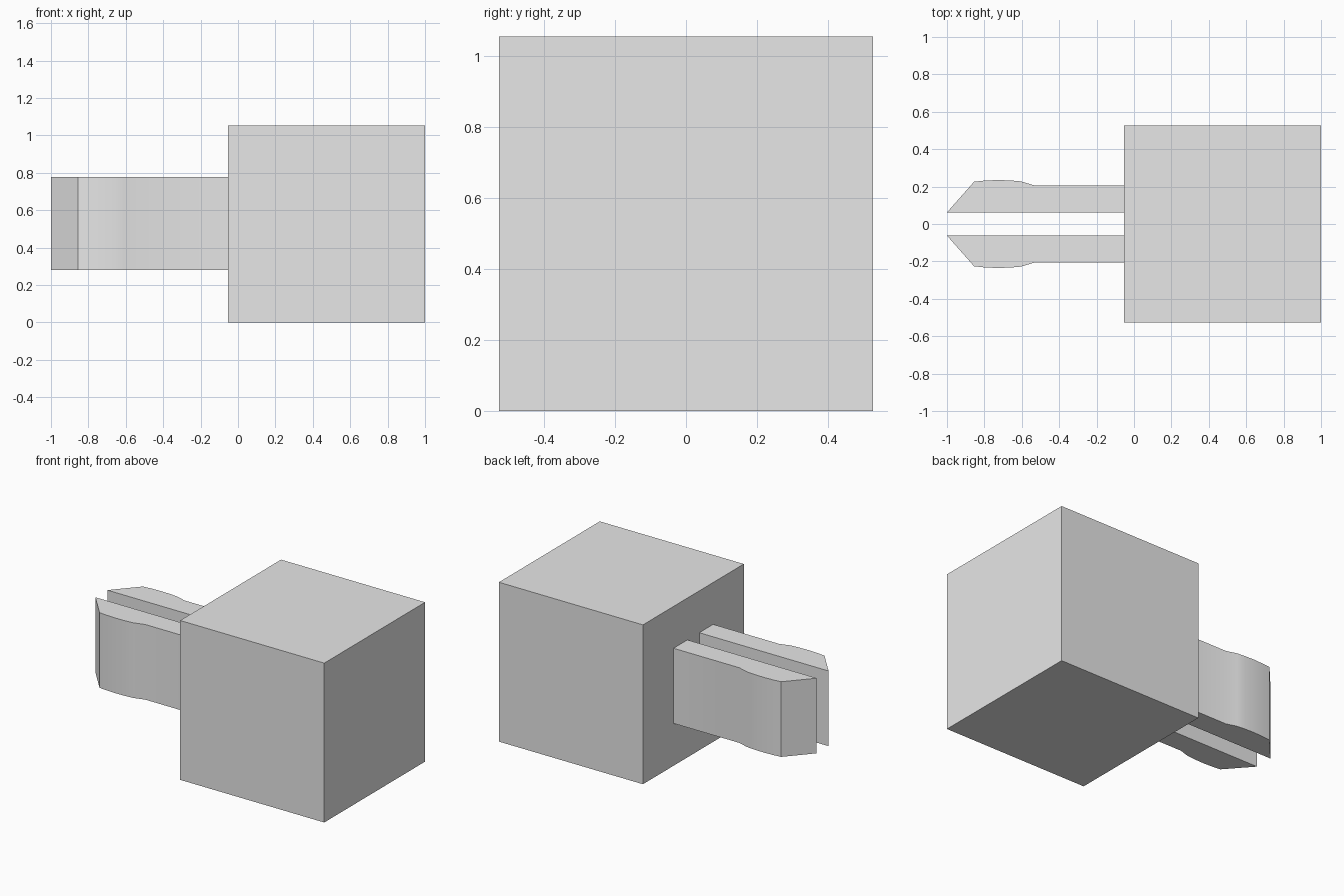
import bpy, bmesh, math

if "Cube" in bpy.data.objects:
    bpy.data.objects.remove(bpy.data.objects["Cube"])

grey = bpy.data.materials.new("light grey")
grey.diffuse_color = (0.8, 0.8, 0.8, 1)
grey.use_nodes = True
grey.node_tree.nodes["Principled BSDF"].inputs["Base Color"].default_value = grey.diffuse_color


def extrude_outline(name, outline, z0, z1):
    """Extrude a plan outline from z0 up to z1."""
    bm = bmesh.new()
    face = bm.faces.new([bm.verts.new((x, y, z0)) for x, y in outline])
    top = bmesh.ops.extrude_face_region(bm, geom=[face])["geom"]
    bmesh.ops.translate(bm, vec=(0, 0, z1 - z0),
                        verts=[v for v in top if isinstance(v, bmesh.types.BMVert)])
    bmesh.ops.recalc_face_normals(bm, faces=bm.faces)
    mesh = bpy.data.meshes.new(name)
    bm.to_mesh(mesh)
    bm.free()
    mesh.materials.append(grey)
    obj = bpy.data.objects.new(name, mesh)
    bpy.context.collection.objects.link(obj)
    return obj


# Cube body
H = 0.527
extrude_outline("body", [(-0.054, -H), (1, -H), (1, H), (-0.054, H)], 0, 2 * H)

# Two prongs with a slanted tip and a gently bulging outer side
prong = [(-0.054, 0.062), (-0.054, 0.207), (-0.535, 0.207), (-0.605, 0.228),
         (-0.66, 0.233), (-0.73, 0.235), (-0.80, 0.232), (-0.855, 0.226), (-1, 0.062)]
for name, side in (("back_prong", 1), ("front_prong", -1)):
    obj = extrude_outline(name, [(x, y * side) for x, y in prong], 0.28, 0.777)
    bpy.ops.object.select_all(action='DESELECT')
    obj.select_set(True)
    bpy.context.view_layer.objects.active = obj
    bpy.ops.object.shade_smooth_by_angle(angle=math.radians(30))
